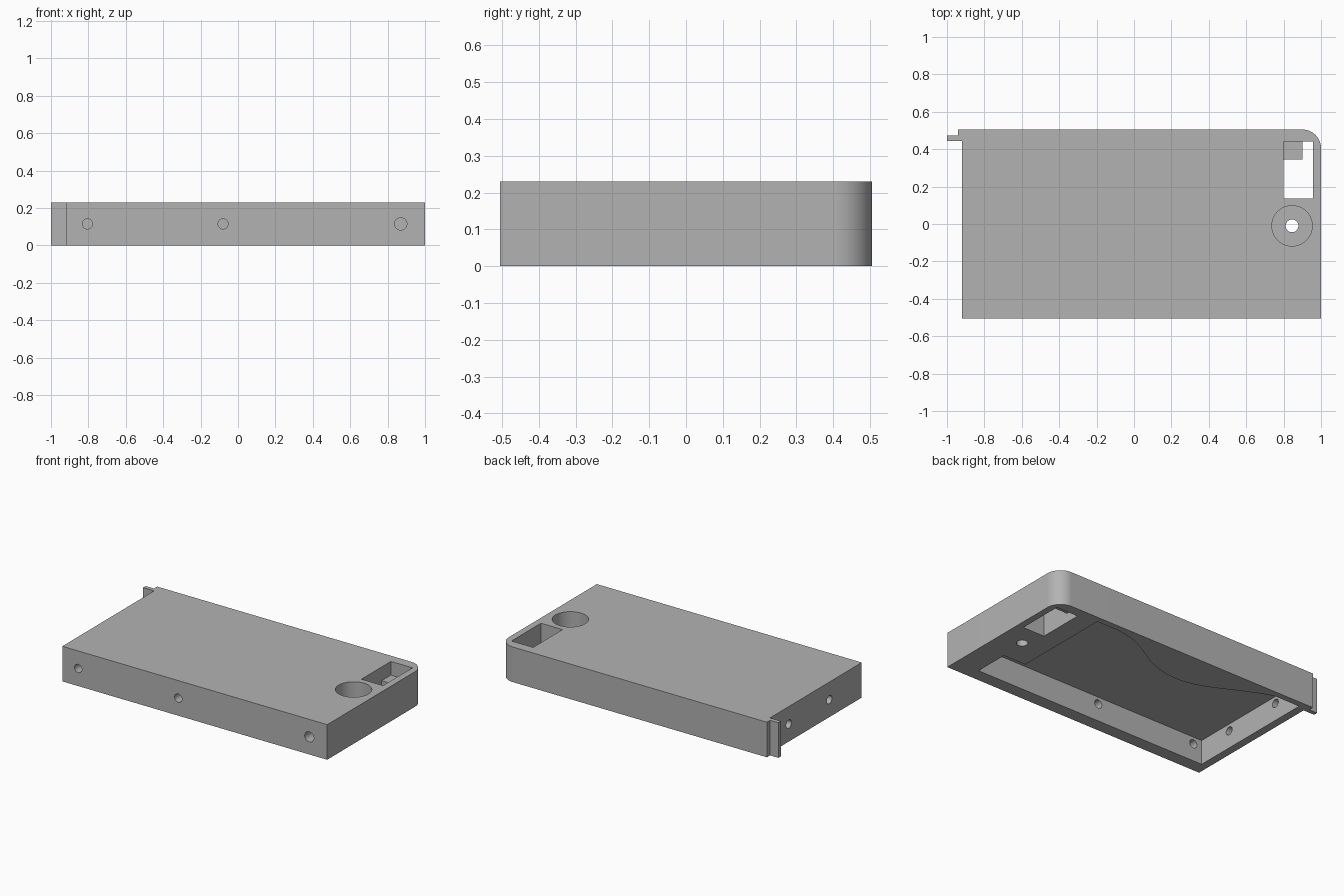
import bpy, bmesh, math
from mathutils import Matrix, Vector
from mathutils.geometry import interpolate_bezier

if "Cube" in bpy.data.objects:
    bpy.data.objects.remove(bpy.data.objects["Cube"])

HEIGHT = 0.23
CEILING = 0.16

grey = bpy.data.materials.new("plain_grey")
grey.use_nodes = True
colour = (0.45, 0.45, 0.45, 1)
grey.diffuse_color = colour
grey.node_tree.nodes["Principled BSDF"].inputs["Base Color"].default_value = colour


def finish(bm, name):
    bmesh.ops.recalc_face_normals(bm, faces=bm.faces)
    mesh = bpy.data.meshes.new(name)
    bm.to_mesh(mesh)
    bm.free()
    mesh.materials.append(grey)
    obj = bpy.data.objects.new(name, mesh)
    bpy.context.collection.objects.link(obj)
    return obj


def prism(name, outline, z0, z1):
    bm = bmesh.new()
    face = bm.faces.new([bm.verts.new((x, y, z0)) for x, y in outline])
    new = bmesh.ops.extrude_face_region(bm, geom=[face])["geom"]
    verts = [v for v in new if isinstance(v, bmesh.types.BMVert)]
    bmesh.ops.translate(bm, verts=verts, vec=(0, 0, z1 - z0))
    return finish(bm, name)


def box(name, x0, x1, y0, y1, z0, z1):
    return prism(name, [(x0, y0), (x1, y0), (x1, y1), (x0, y1)], z0, z1)


def rod(name, start, end, radius):
    start, end = Vector(start), Vector(end)
    turn = (end - start).to_track_quat("Z", "Y").to_matrix().to_4x4()
    bm = bmesh.new()
    bmesh.ops.create_cone(bm, cap_ends=True, segments=48, radius1=radius,
                          radius2=radius, depth=(end - start).length,
                          matrix=Matrix.Translation((start + end) / 2) @ turn)
    return finish(bm, name)


def combine(target, tool, operation="DIFFERENCE"):
    tool.hide_render = True
    mod = target.modifiers.new("cut", "BOOLEAN")
    mod.operation, mod.solver, mod.object = operation, "EXACT", tool
    bpy.context.view_layer.objects.active = target
    bpy.ops.object.modifier_apply(modifier=mod.name)
    bpy.data.objects.remove(tool)


# Body outline with one rounded corner and a stepped tongue
R = 0.1
arc = [(1 - R + R * math.cos(a), 0.505 - R + R * math.sin(a))
       for a in (math.pi / 2 * i / 16 for i in range(17))]
outline = [(-0.92, -0.505), (1, -0.505)] + arc + [
    (-0.94, 0.505), (-0.94, 0.472), (-1, 0.472), (-1, 0.445), (-0.92, 0.445)]
case = prism("case_body", outline, 0, HEIGHT)

# Underside cavity with a wavy back wall
wave = []
knots = [(0.55, 0.465), (-0.11, 0.25), (-0.68, 0.465)]
handles = [((0.25, 0.465), (0.18, 0.25)), ((-0.3, 0.25), (-0.42, 0.37))]
for (a, b), (h1, h2) in zip(zip(knots, knots[1:]), handles):
    wave += [p.to_2d() for p in interpolate_bezier(
        *[Vector((*q, 0)) for q in (a, h1, h2, b)], 16)][:-1]
cavity = [(-0.868, -0.42), (0.832, -0.42), (0.832, -0.19), (0.67, -0.19),
          (0.67, 0.465)] + wave + [knots[-1], (-0.868, 0.465)]
combine(case, prism("cavity_cutter", cavity, -0.1, CEILING))

# Screw holes through the front and end walls
for x, r, end in ((-0.805, 0.027, -0.3), (-0.08, 0.027, -0.3), (0.87, 0.033, -0.25)):
    combine(case, rod("front_hole_cutter", (x, -0.6, 0.115), (x, end, 0.115), r))
for y in (-0.17, 0.25):
    combine(case, rod("end_hole_cutter", (-1.1, y, 0.115), (-0.8, y, 0.115), 0.027))

# Counterbored round hole
combine(case, rod("counterbore_cutter", (0.845, -0.01, 0.05), (0.845, -0.01, 0.4), 0.108))
combine(case, rod("pin_hole_cutter", (0.845, -0.01, -0.1), (0.845, -0.01, 0.3), 0.034))

# Rectangular window with an inner ledge
combine(case, box("window_cutter", 0.8, 0.957, 0.135, 0.44, -0.1, 0.4))
combine(case, box("window_ledge", 0.78, 0.9, 0.345, 0.46, 0.06, 0.14), "UNION")

bpy.ops.object.select_all(action="DESELECT")
case.select_set(True)
bpy.context.view_layer.objects.active = case
bpy.ops.object.shade_smooth_by_angle(angle=math.radians(30))
